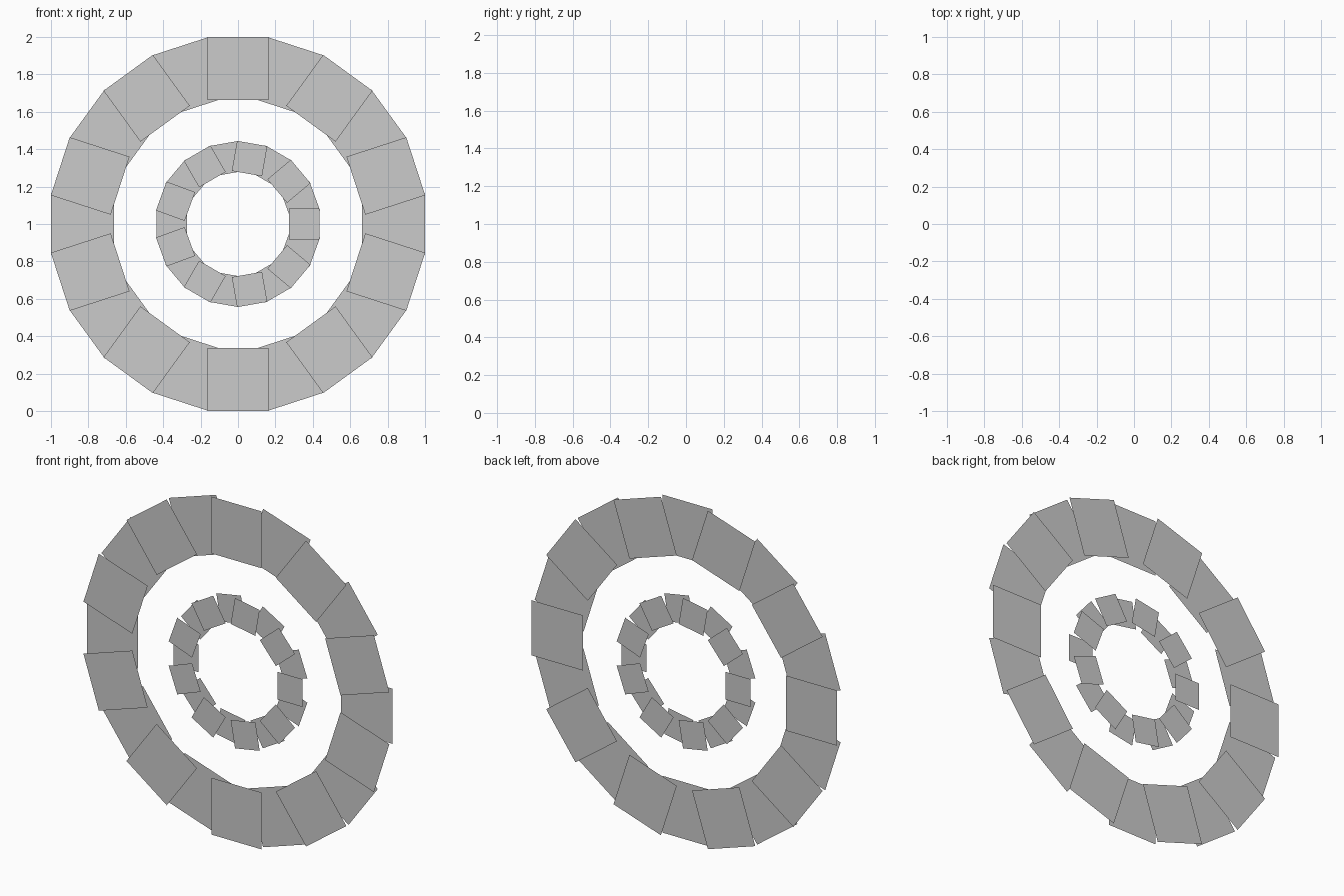
import bpy
import math

if "Cube" in bpy.data.objects:
    bpy.data.objects.remove(bpy.data.objects["Cube"])


def plate(name, angle, outer_r, depth, width, y):
    """Thin upright rectangle facing -y, its outer edge tangent to the ring."""
    c, s = math.cos(angle), math.sin(angle)
    corners = [(outer_r - depth, -width / 2), (outer_r, -width / 2),
               (outer_r, width / 2), (outer_r - depth, width / 2)]
    verts = [(r * c - t * s, y, 1 + r * s + t * c) for r, t in corners]
    mesh = bpy.data.meshes.new(name)
    mesh.from_pydata(verts, [], [(0, 1, 2, 3)])
    obj = bpy.data.objects.new(name, mesh)
    bpy.context.collection.objects.link(obj)


def ring(name, count, start, outer_r, depth, width, offset):
    """Ring of overlapping plates, alternating front and back layers."""
    for i in range(count):
        y = -offset if i % 2 == 0 else offset
        plate(f"{name}_{i + 1:02d}", start + i * math.tau / count,
              outer_r, depth, width, y)


# Outer ring: front layer begins at the top
ring("outer_ring_plate", 20, math.pi / 2, 0.999, 0.336, 0.326, 0.015)
# Inner ring: front layer begins at the right
ring("inner_ring_plate", 18, 0, 0.437, 0.163, 0.164, 0.021)
